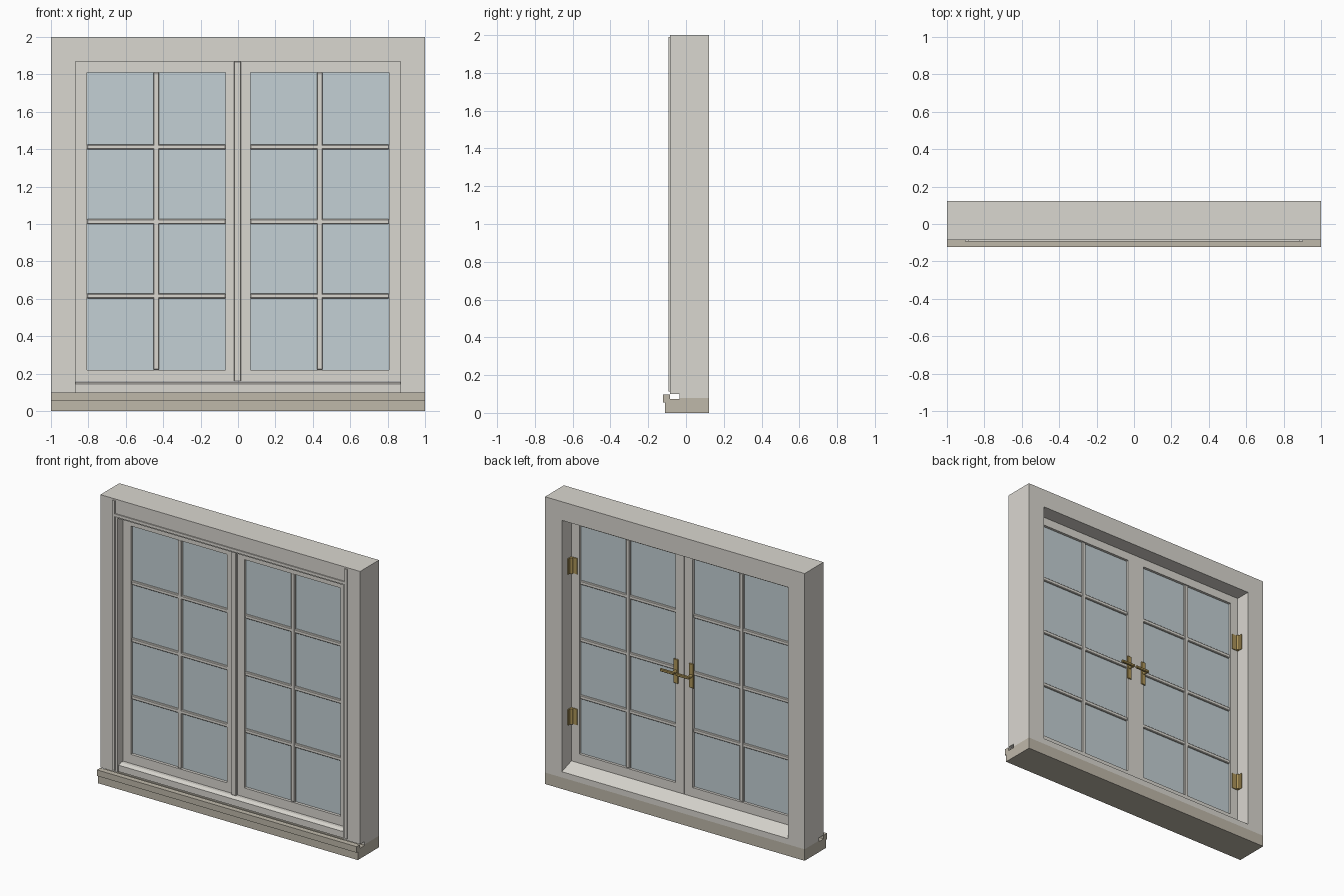
import bpy, bmesh
from mathutils import Vector

if "Cube" in bpy.data.objects:
    bpy.data.objects.remove(bpy.data.objects["Cube"])


def mat(name, r, g, b):
    m = bpy.data.materials.new(name)
    m.diffuse_color = (r, g, b, 1)
    m.use_nodes = True
    m.node_tree.nodes["Principled BSDF"].inputs["Base Color"].default_value = m.diffuse_color
    return m


PAINT = mat("paint", 0.70, 0.68, 0.63)
STONE = mat("sill_stone", 0.52, 0.48, 0.40)
GLASS = mat("glass", 0.55, 0.63, 0.66)
BRASS = mat("brass", 0.42, 0.30, 0.10)


def finish(name, bm, material, bevel=0):
    bmesh.ops.recalc_face_normals(bm, faces=bm.faces)
    me = bpy.data.meshes.new(name)
    bm.to_mesh(me)
    bm.free()
    me.materials.append(material)
    ob = bpy.data.objects.new(name, me)
    bpy.context.collection.objects.link(ob)
    if bevel:
        b = ob.modifiers.new("bevel", "BEVEL")
        b.width, b.segments = bevel, 1
    return ob


def box(name, x, y, z, material, bevel=0):
    """Box from (min, max) ranges."""
    bm = bmesh.new()
    bmesh.ops.create_cube(bm, size=1)
    for v in bm.verts:
        v.co = Vector([r[0] + (c + 0.5) * (r[1] - r[0]) for r, c in zip((x, y, z), v.co)])
    return finish(name, bm, material, bevel)


def extrude(name, pts, x, material):
    """Profile of (y, z) points extruded along x."""
    bm = bmesh.new()
    f = bm.faces.new([bm.verts.new((x[0], *p)) for p in pts])
    new = bmesh.ops.extrude_face_region(bm, geom=[f])["geom"]
    bmesh.ops.translate(bm, vec=(x[1] - x[0], 0, 0),
                        verts=[v for v in new if isinstance(v, bmesh.types.BMVert)])
    return finish(name, bm, material)


def rod(name, centre, radius, length, axis, material):
    bm = bmesh.new()
    bmesh.ops.create_cone(bm, cap_ends=True, segments=16, radius1=radius, radius2=radius, depth=length)
    q = Vector((0, 0, 1)).rotation_difference(Vector(axis)).to_matrix()
    for v in bm.verts:
        v.co = q @ v.co + Vector(centre)
    for f in bm.faces:
        f.smooth = len(f.verts) == 4
    return finish(name, bm, material)


F, B = -0.085, 0.123   # front and back of the outer frame

# Stone sill with raised nosing and drainage groove
extrude("sill", [(-0.11, 0), (B, 0), (B, 0.08), (-0.035, 0.08), (-0.035, 0.073), (F, 0.073),
                 (F, 0.098), (-0.123, 0.098), (-0.123, 0.056), (-0.11, 0.056)], (-1, 1), STONE)

# Outer frame: head, jambs notched over the sill groove, sloping bottom rail
box("head", (-0.87, 0.87), (F, B), (1.87, 2), PAINT)
extrude("bottom_rail", [(-0.035, 0.08), (B, 0.08), (B, 0.12), (0.02, 0.155), (-0.045, 0.155),
                        (-0.07, 0.145), (-0.07, 0.1), (-0.035, 0.1)], (-0.87, 0.87), PAINT)
box("head_drip_strip", (-0.885, 0.885), (-0.093, F), (1.88, 1.9), PAINT)

for s, side in ((-1, "left"), (1, "right")):
    def span(a, b):
        return tuple(sorted((s * a, s * b)))

    extrude(side + "_jamb", [(F, 0.1), (-0.035, 0.1), (-0.035, 0.08), (B, 0.08), (B, 2), (F, 2)],
            span(0.87, 1), PAINT)
    box(side + "_jamb_strip", span(0.885, 0.903), (-0.093, F), (0.112, 1.99), PAINT)

    # Casement sash: stiles, rails, glass
    Y = (-0.025, 0.02)
    box(side + "_hinge_stile", span(0.808, 0.868), Y, (0.157, 1.868), PAINT)
    box(side + "_meeting_stile", span(0.001, 0.066), Y, (0.157, 1.868), PAINT)
    box(side + "_top_rail", span(0.066, 0.808), Y, (1.81, 1.868), PAINT)
    box(side + "_lower_rail", span(0.066, 0.808), Y, (0.157, 0.22), PAINT)
    box(side + "_glass", span(0.06, 0.815), (-0.005, 0.002), (0.21, 1.82), GLASS)

    # Glazing bars
    box(side + "_vertical_bar", span(0.422, 0.452), (-0.021, 0.016), (0.22, 1.81), PAINT, 0.004)
    for z in (0.615, 1.013, 1.412):
        box(side + "_cross_bar", span(0.066, 0.808), (-0.019, 0.014), (z - 0.013, z + 0.013), PAINT, 0.004)

    # Hinges on the inside
    for z in (0.475, 1.525):
        zr = (z - 0.055, z + 0.055)
        box(side + "_hinge_sash_leaf", span(0.82, 0.86), (0.02, 0.026), zr, BRASS)
        box(side + "_hinge_jamb_leaf", span(0.864, 0.87), (0.02, 0.06), zr, BRASS)
        rod(side + "_hinge_knuckle", (s * 0.86, 0.032, z), 0.01, 0.11, (0, 0, 1), BRASS)

    # Lever handle, both levers pointing to +x
    hx = s * 0.06
    box(side + "_handle_plate", (hx - 0.018, hx + 0.018), (0.02, 0.029), (0.915, 1.085), BRASS, 0.003)
    rod(side + "_handle_spindle", (hx, 0.045, 1), 0.011, 0.04, (0, 1, 0), BRASS)
    box(side + "_handle_lever", (hx - 0.012, hx + 0.095), (0.055, 0.07), (0.99, 1.01), BRASS, 0.004)

# Cover bar over the meeting stiles
box("meeting_cover_bar", (-0.022, 0.016), (-0.045, -0.025), (0.157, 1.868), PAINT, 0.003)
